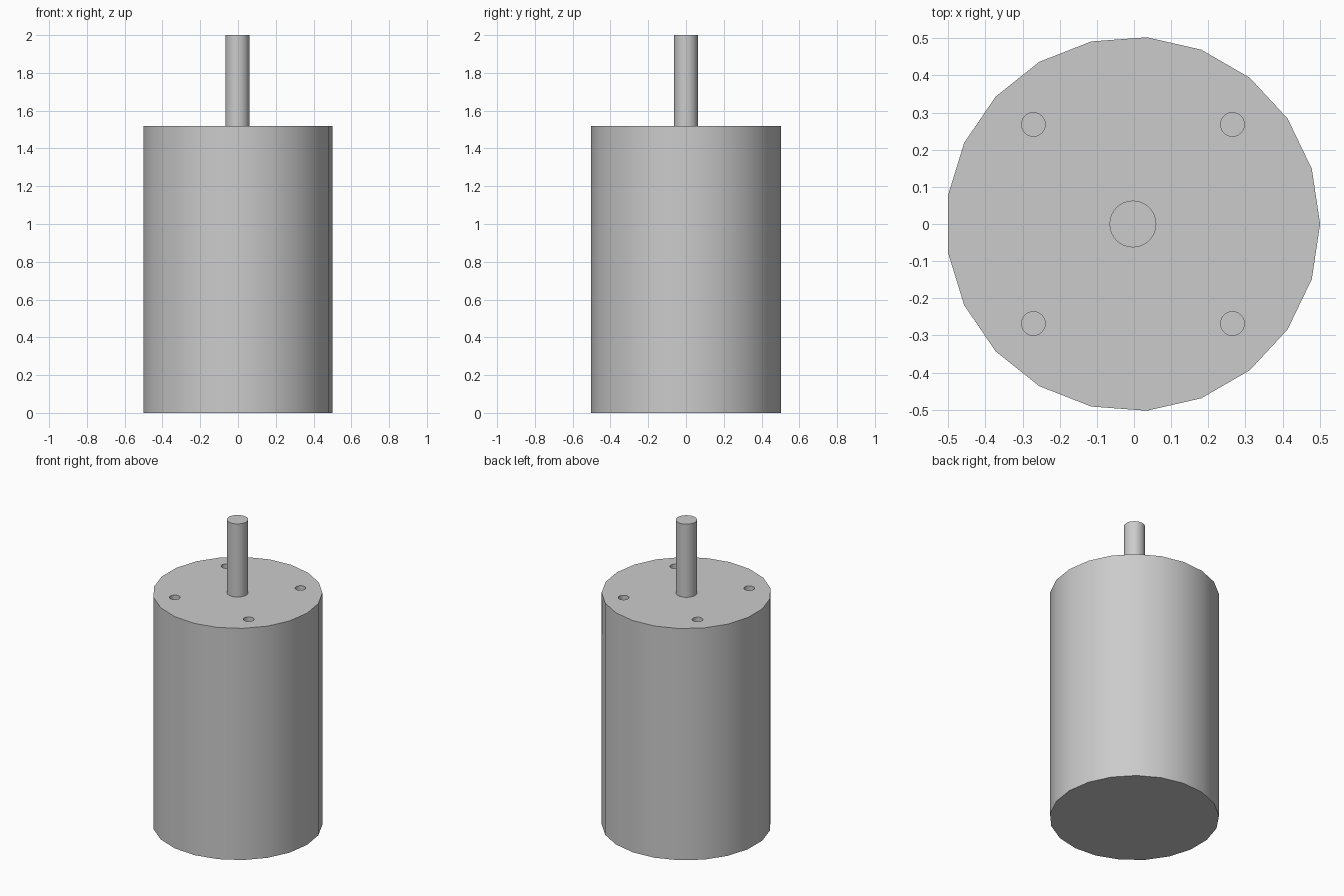
import bpy
import math

default = bpy.data.objects.get("Cube")
if default:
    bpy.data.objects.remove(default, do_unlink=True)

AXIS_X = -0.003      # odd-sided body: the axis sits slightly off the bounding centre
BODY_TOP = 1.52
HOLE_DEPTH = 0.1

steel = bpy.data.materials.new("grey_metal")
steel.use_nodes = True
grey = (0.6, 0.6, 0.6, 1)
steel.diffuse_color = grey
steel.node_tree.nodes["Principled BSDF"].inputs["Base Color"].default_value = grey


def cylinder(name, sides, radius, bottom, top, x=0, y=0, turn=0):
    bpy.ops.mesh.primitive_cylinder_add(
        vertices=sides, radius=radius, depth=top - bottom,
        location=(AXIS_X + x, y, (bottom + top) / 2), rotation=(0, 0, turn))
    obj = bpy.context.object
    obj.name = obj.data.name = name
    obj.data.materials.append(steel)
    return obj


def smooth(obj):
    bpy.ops.object.select_all(action='DESELECT')
    obj.select_set(True)
    bpy.context.view_layer.objects.active = obj
    bpy.ops.object.shade_smooth_by_angle(angle=math.radians(35))


# Motor body, one corner pointing to +x
body = cylinder("motor_body", 21, 0.504, 0, BODY_TOP, turn=-math.pi / 2)

# Four blind mounting holes in the top face
for sx in (-1, 1):
    for sy in (-1, 1):
        cutter = cylinder("hole_cutter", 24, 0.032, BODY_TOP - HOLE_DEPTH,
                          BODY_TOP + 0.1, sx * 0.268, sy * 0.268)
        cut = body.modifiers.new("mounting_hole", 'BOOLEAN')
        cut.operation = 'DIFFERENCE'
        cut.solver = 'EXACT'
        cut.object = cutter
        bpy.ops.object.select_all(action='DESELECT')
        body.select_set(True)
        bpy.context.view_layer.objects.active = body
        bpy.ops.object.modifier_apply(modifier=cut.name)
        bpy.data.objects.remove(cutter, do_unlink=True)
smooth(body)

# Output shaft
shaft = cylinder("output_shaft", 32, 0.063, BODY_TOP, 2)
smooth(shaft)
